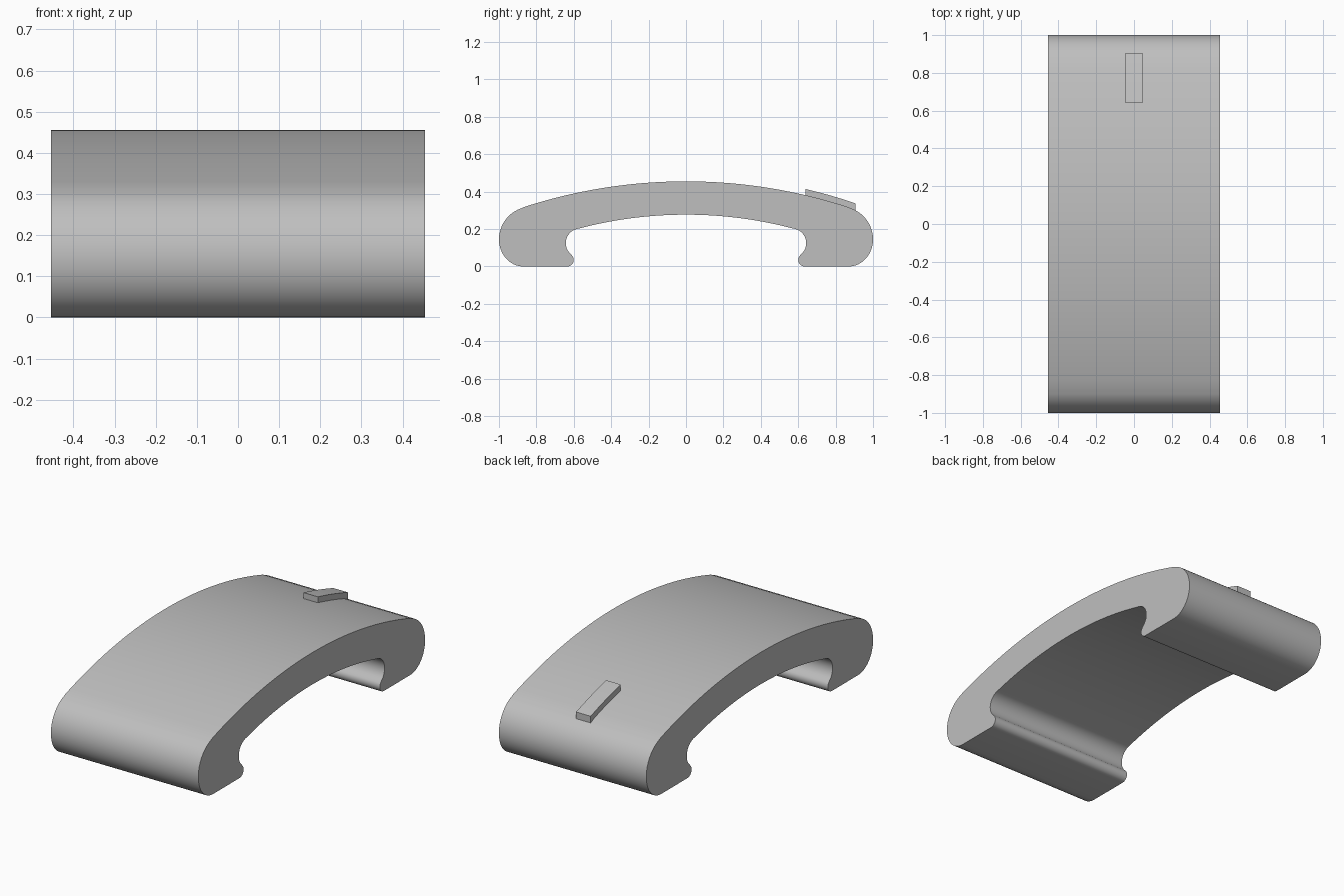
import bpy
import bmesh
from math import cos, sin, radians, sqrt

cube = bpy.data.objects.get("Cube")
if cube:
    bpy.data.objects.remove(cube, do_unlink=True)

grey = bpy.data.materials.new("plain grey")
grey.use_nodes = True
GREY = (0.52, 0.52, 0.52, 1)
grey.diffuse_color = GREY
grey.node_tree.nodes["Principled BSDF"].inputs["Base Color"].default_value = GREY


def arc(cy, cz, ry, rz, start, end, steps):
    """Points on an elliptical arc in the y-z plane, angles in degrees."""
    angles = [radians(start + (end - start) * i / steps) for i in range(steps + 1)]
    return [(cy + ry * cos(a), cz + rz * sin(a)) for a in angles]


def bow(y, top, radius):
    """Height of a shallow circular bow at y."""
    return top - radius + sqrt(radius * radius - y * y)


def bow_points(y0, y1, top, radius, steps):
    ys = [y0 + (y1 - y0) * i / steps for i in range(steps + 1)]
    return [(y, bow(y, top, radius)) for y in ys]


def extrude_profile(name, profile, half_width):
    """Sweep a closed y-z profile along x and smooth its curved sides."""
    bm = bmesh.new()
    face = bm.faces.new([bm.verts.new((-half_width, y, z)) for y, z in profile])
    side = bmesh.ops.extrude_face_region(bm, geom=[face])["geom"]
    moved = [v for v in side if isinstance(v, bmesh.types.BMVert)]
    bmesh.ops.translate(bm, verts=moved, vec=(2 * half_width, 0, 0))
    bmesh.ops.recalc_face_normals(bm, faces=bm.faces)
    mesh = bpy.data.meshes.new(name)
    bm.to_mesh(mesh)
    bm.free()
    mesh.materials.append(grey)
    obj = bpy.data.objects.new(name, mesh)
    bpy.context.collection.objects.link(obj)
    bpy.ops.object.select_all(action="DESELECT")
    obj.select_set(True)
    bpy.context.view_layer.objects.active = obj
    bpy.ops.object.shade_smooth_by_angle(angle=radians(30))
    return obj


# Half of the bowed clip: top bow, rounded end, foot, lip, pocket, inner bow
TOP, RADIUS = 0.455, 2.8
half = bow_points(0, 0.87, TOP, RADIUS, 20)
half += arc(0.825, 0.145, 0.175, 0.175, 71, 0, 12)
half += arc(0.87, 0.145, 0.13, 0.145, -8, -90, 11)
half += arc(0.635, 0.035, 0.035, 0.035, -90, -230, 10)
half += arc(0.565, 0.125, 0.078, 0.078, -50, 75, 12)
half += bow_points(0.57, 0, 0.277, 2.25, 16)

# Mirror the inside points to close the outline
mirrored = [(-y, z) for y, z in reversed(half[1:-1])]
extrude_profile("bowed_clip", half + mirrored, 0.455)

# Small raised key near the back end, following the bow
key = bow_points(0.64, 0.905, TOP + 0.033, RADIUS, 8)
key += bow_points(0.905, 0.64, TOP - 0.006, RADIUS, 8)
extrude_profile("raised_key", key, 0.045)
